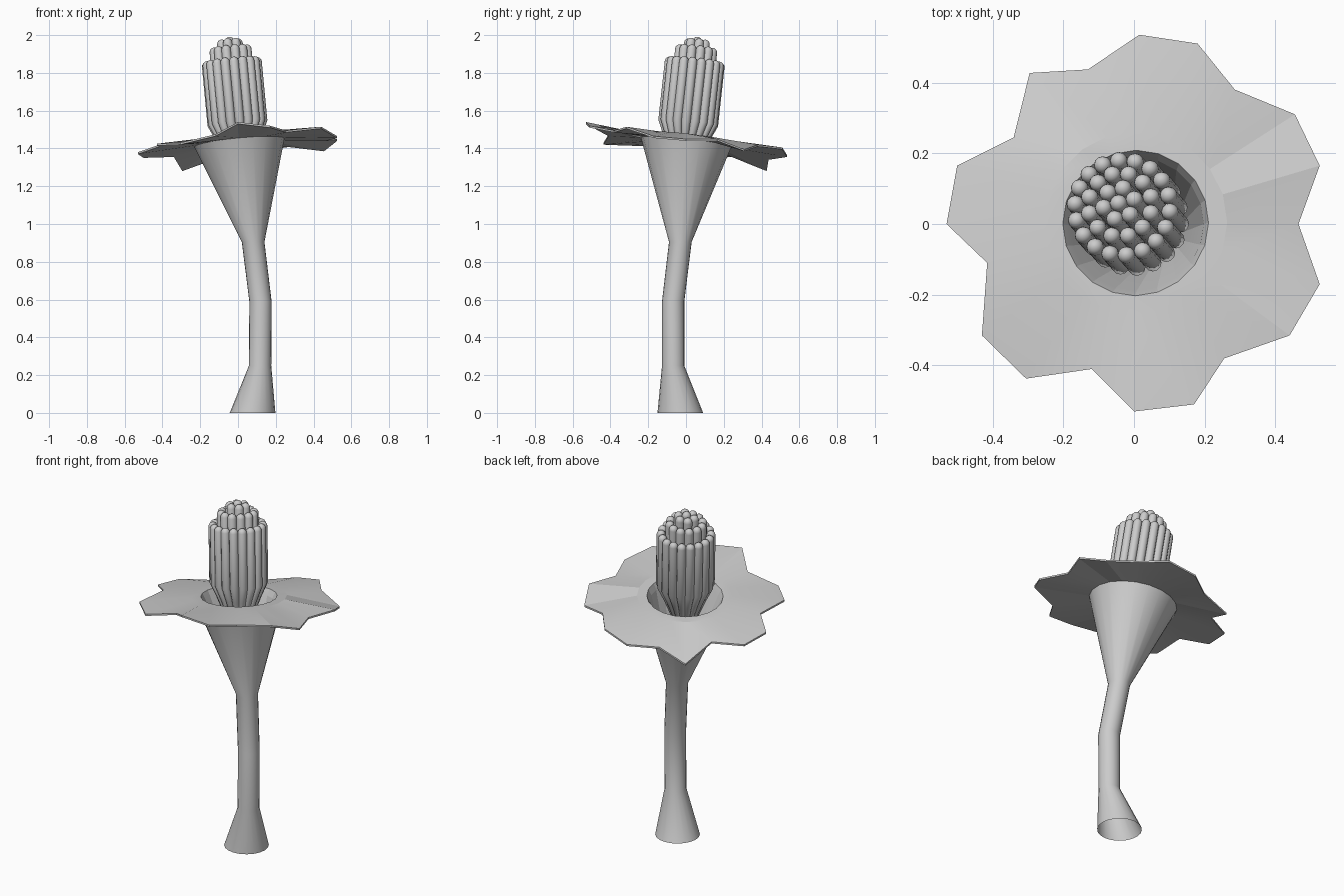
import bpy, bmesh, math
from mathutils import Vector

if "Cube" in bpy.data.objects:
    bpy.data.objects.remove(bpy.data.objects["Cube"])

SIDES = 20
ORIGIN = Vector((0.007, 0, 1.43))            # centre of the tilted flower mouth
TILT = Vector((0, 0, 1)).rotation_difference(Vector((-0.095, 0.11, 1)))


def circle(r, n):
    # starts at +y and runs clockwise
    return [Vector((r * math.sin(2 * math.pi * i / n), r * math.cos(2 * math.pi * i / n), 0))
            for i in range(n)]


def flat_ring(x, y, z, r):
    return [Vector((x, y, z)) + p for p in circle(r, SIDES)]


def mouth_ring(h, r):
    return [ORIGIN + TILT @ (p + Vector((0, 0, h))) for p in circle(r, SIDES)]


def loft(bm, rings, cap_start=False, cap_end=False):
    loops = [[bm.verts.new(p) for p in ring] for ring in rings]
    n = len(loops[0])
    for a, b in zip(loops, loops[1:]):
        for i in range(n):
            j = (i + 1) % n
            bm.faces.new((a[i], b[i], b[j], a[j]))
    if cap_start:
        bm.faces.new(loops[0])
    if cap_end:
        bm.faces.new(loops[-1][::-1])


def finish(bm, name, angle):
    me = bpy.data.meshes.new(name)
    bm.to_mesh(me)
    bm.free()
    ob = bpy.data.objects.new(name, me)
    bpy.context.collection.objects.link(ob)
    bpy.ops.object.select_all(action='DESELECT')
    ob.select_set(True)
    bpy.context.view_layer.objects.active = ob
    bpy.ops.object.shade_smooth_by_angle(angle=math.radians(angle))
    return ob


# bent stem and outer funnel, open at the foot
bm = bmesh.new()
loft(bm, [flat_ring(0.077, -0.03, 0, 0.121),
          flat_ring(0.117, -0.068, 0.25, 0.059),
          flat_ring(0.119, -0.068, 0.59, 0.059),
          flat_ring(0.08, -0.03, 0.905, 0.06),
          mouth_ring(0, 0.24)])
finish(bm, "stem", 30)

# ragged petal collar with thin edge, rolling into the inner throat
outline = [(0.015, 0.535, 1.365), (0.18, 0.51, 1.405), (0.285, 0.38, 1.42), (0.455, 0.31, 1.395),
           (0.525, 0.165, 1.45), (0.465, 0, 1.45), (0.525, -0.17, 1.465), (0.44, -0.315, 1.515),
           (0.255, -0.38, 1.495), (0.17, -0.51, 1.52), (0, -0.53, 1.54), (-0.12, -0.41, 1.475),
           (-0.305, -0.437, 1.43), (-0.43, -0.315, 1.425), (-0.415, -0.11, 1.42), (-0.53, 0, 1.38),
           (-0.5, 0.165, 1.36), (-0.34, 0.245, 1.365), (-0.295, 0.427, 1.29), (-0.13, 0.437, 1.35)]
top = [Vector(p) for p in outline]
under = [p - Vector((0, 0, 0.01)) for p in top]
bm = bmesh.new()
loft(bm, [mouth_ring(0, 0.24), under, top,
          mouth_ring(0.025, 0.26), mouth_ring(0.025, 0.207), mouth_ring(-0.01, 0.19),
          flat_ring(0.08, -0.03, 0.94, 0.04)], cap_end=True)
finish(bm, "petal_collar", 12)

# bundle of round-tipped stamens in concentric rings, shorter towards the outside
RAD, N = 0.0245, 12
bm = bmesh.new()
for k, height in enumerate((0.567, 0.555, 0.515, 0.445)):
    count = max(1, 6 * k)
    for i in range(count):
        a = 2 * math.pi * (i + 0.25 * k) / count
        centre = Vector((math.cos(a), math.sin(a), 0)) * 0.045 * k
        # (height, spread, radius) along one stamen
        prof = [(-0.2, 0.2, RAD * 0.3), (0.02, 0.76, RAD * 0.76), (0.105, 1, RAD)]
        for t in (0, 25, 50, 70, 85):
            t = math.radians(t)
            prof.append((height - RAD + RAD * math.sin(t), 1, RAD * math.cos(t)))
        loft(bm, [[ORIGIN + TILT @ (centre * s + p + Vector((0, 0, h))) for p in circle(r, N)]
                  for h, s, r in prof], True, True)
bmesh.ops.recalc_face_normals(bm, faces=bm.faces)
finish(bm, "stamens", 40)
